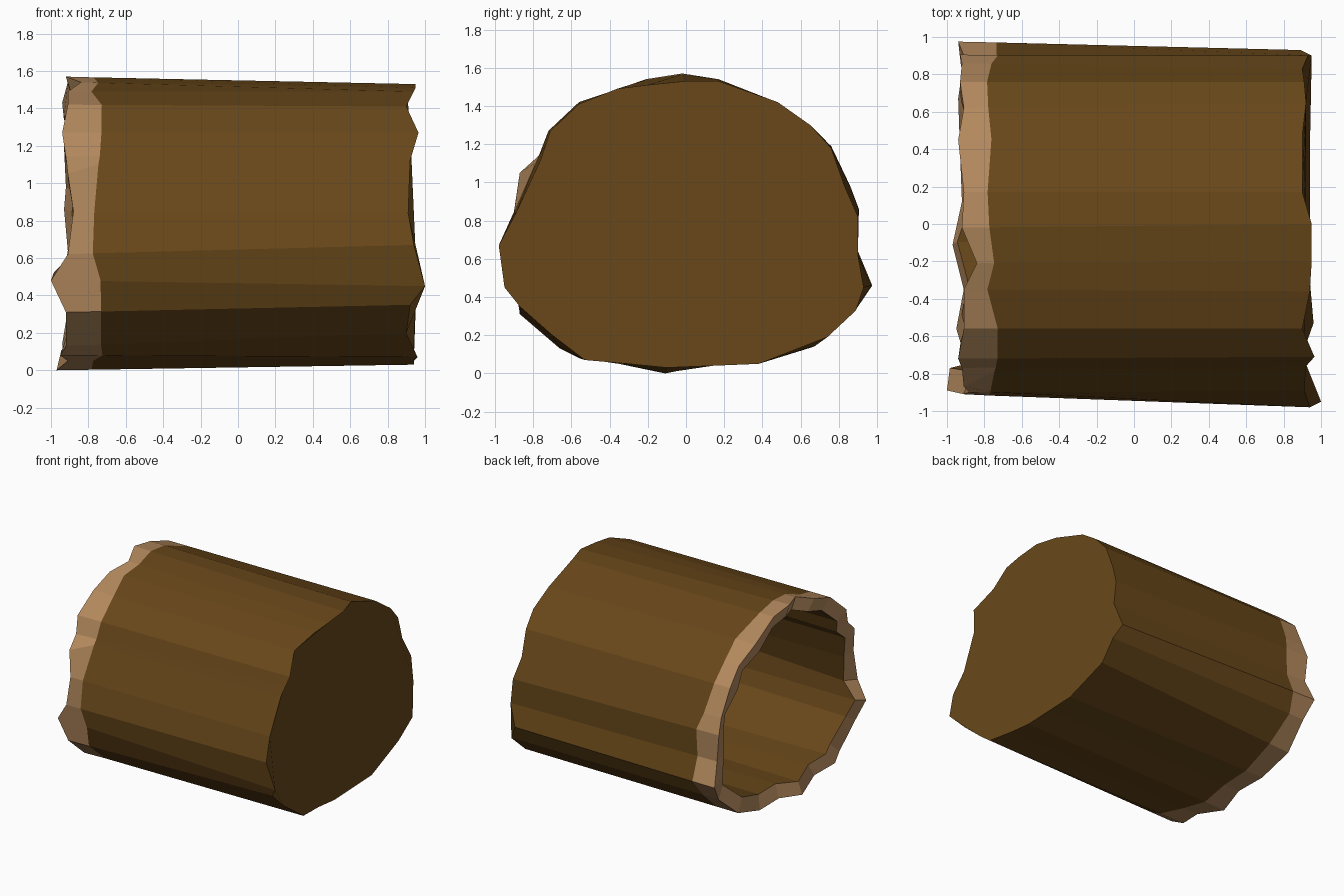
import bpy, bmesh, random
from mathutils import Vector

if "Cube" in bpy.data.objects:
    bpy.data.objects.remove(bpy.data.objects["Cube"])

random.seed(4)


def material(name, color):
    m = bpy.data.materials.new(name)
    m.diffuse_color = (*color, 1)
    m.use_nodes = True
    m.node_tree.nodes["Principled BSDF"].inputs["Base Color"].default_value = m.diffuse_color
    return m


# Jagged outline of the closed end (+x)
closed_end = [
    (.95, 0, 1.53), (.90, .17, 1.53), (.90, .48, 1.42), (.92, .65, 1.30),
    (.91, .76, 1.18), (.90, .83, .98), (.93, .90, .82), (.95, .90, .62),
    (.89, .93, .45), (.95, .89, .33), (.93, .74, .19), (.94, .38, .05),
    (.94, -.10, .03), (.94, -.30, .05), (.96, -.53, .07), (.90, -.70, .20),
    (.92, -.87, .35), (1.0, -.95, .45), (.94, -.98, .67), (.91, -.89, .84),
    (.92, -.76, 1.12), (.965, -.71, 1.27), (.90, -.56, 1.41), (.94, -.36, 1.49),
    (.95, -.2, 1.51)]

# Jagged outline of the open end (-x), matching point for point
open_end = [
    (-.92, -.02, 1.57), (-.91, .17, 1.54), (-.94, .45, 1.43), (-.91, .62, 1.31),
    (-.93, .76, 1.19), (-.92, .86, .98), (-.93, .905, .86), (-.91, .90, .64),
    (-.94, .975, .46), (-.91, .88, .32), (-.94, .67, .14), (-.93, .38, .05),
    (-.97, -.11, 0), (-.91, -.35, .05), (-.95, -.56, .08), (-.92, -.66, .13),
    (-.92, -.87, .31), (-1.0, -.89, .48), (-.91, -.91, .62), (-.88, -.90, .85),
    (-.91, -.87, 1.05), (-.94, -.72, 1.27), (-.91, -.56, 1.42), (-.91, -.35, 1.49),
    (-.84, -.21, 1.54)]

# Extra splinter points on the open rim, inserted before the given index
for i, p in ((21, (-.92, -.77, 1.14)), (12, (-.92, .12, .045))):
    mid = (Vector(closed_end[i - 1]) + Vector(closed_end[i])) / 2
    closed_end.insert(i, tuple(mid))
    open_end.insert(i, p)


def shrink(p, x, s=.865):
    return Vector((x, p[1] * s, .79 + (p[2] - .79) * s))


# Ring where the bark starts, and the hollow's two rings
bark_edge = []
for a, b in zip(closed_end, open_end):
    p = Vector(b).lerp(Vector(a), .75 if b[2] == 1.05 else .1)
    p.x = -.75 + random.uniform(-.04, .03)
    bark_edge.append(p)
hollow_mouth = [shrink(p, p[0] + random.uniform(0, .05)) for p in open_end]
hollow_back = [shrink(p, .875) for p in closed_end]

bm = bmesh.new()
rings = [[bm.verts.new(p) for p in ring]
         for ring in (closed_end, bark_edge, open_end, hollow_mouth, hollow_back)]

# Walls between rings: bark, broken rim, rim face, hollow
n = len(closed_end)
for r, mat in enumerate((0, 1, 1, 0)):
    for i in range(n):
        j = (i + 1) % n
        f = bm.faces.new((rings[r][i], rings[r][j], rings[r + 1][j], rings[r + 1][i]))
        f.material_index = mat

# End cap and the back of the hollow
bm.faces.new(rings[0])
bm.faces.new(rings[-1])
bmesh.ops.recalc_face_normals(bm, faces=bm.faces[:])

mesh = bpy.data.meshes.new("hollow_log")
bm.to_mesh(mesh)
bm.free()
mesh.materials.append(material("bark", (.138, .063, .010)))
mesh.materials.append(material("bare_wood", (.45, .25, .11)))
bpy.context.collection.objects.link(bpy.data.objects.new("hollow_log", mesh))
